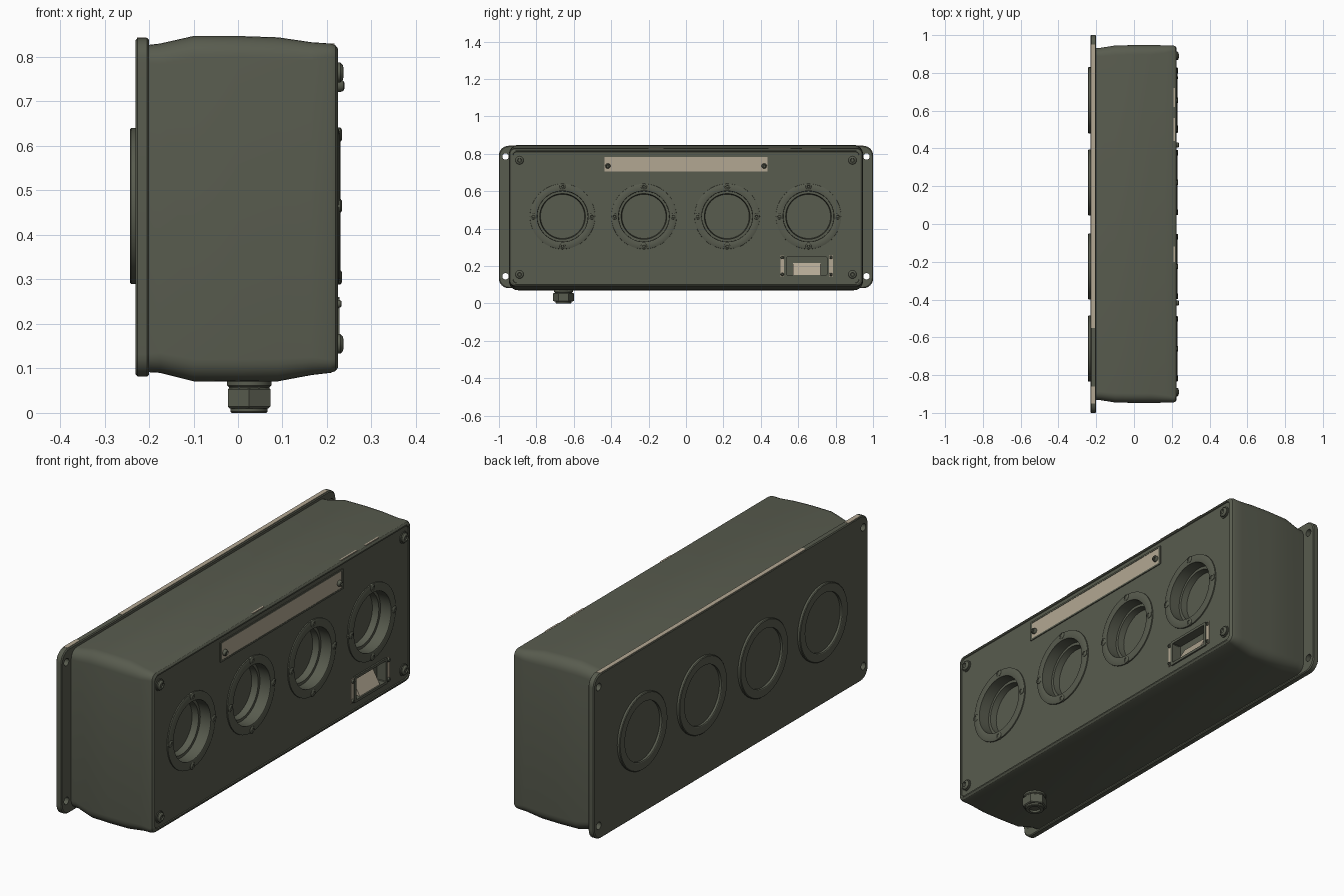
import bpy, bmesh, math
from mathutils import Vector

if "Cube" in bpy.data.objects:
    bpy.data.objects.remove(bpy.data.objects["Cube"])


def material(name, col):
    m = bpy.data.materials.new(name)
    m.diffuse_color = (*col, 1)
    m.use_nodes = True
    m.node_tree.nodes["Principled BSDF"].inputs["Base Color"].default_value = m.diffuse_color
    return m


OLIVE = material("olive_paint", (0.098, 0.106, 0.077))
TAN = material("bare_tan_metal", (0.45, 0.39, 0.29))


def rrect(x, y0, y1, z0, z1, r, n=6):
    """Rounded rectangle ring in the YZ plane."""
    pts = []
    for k, (cy, cz) in enumerate([(y1 - r, z1 - r), (y0 + r, z1 - r), (y0 + r, z0 + r), (y1 - r, z0 + r)]):
        for i in range(n + 1):
            a = math.pi / 2 * (k + i / n)
            pts.append(Vector((x, cy + r * math.cos(a), cz + r * math.sin(a))))
    return pts


def circle(x, r, cy, cz, n=48):
    return [Vector((x, cy + r * math.cos(2 * math.pi * i / n), cz + r * math.sin(2 * math.pi * i / n)))
            for i in range(n)]


def loft(name, rings, mat=OLIVE, closed=False, smooth=True):
    """Skin a list of rings; closed joins last to first, otherwise ends are capped."""
    bm = bmesh.new()
    vs = [[bm.verts.new(p) for p in ring] for ring in rings]
    n = len(vs[0])
    pairs = list(zip(vs, vs[1:])) + ([(vs[-1], vs[0])] if closed else [])
    for a, b in pairs:
        for i in range(n):
            j = (i + 1) % n
            bm.faces.new((a[i], a[j], b[j], b[i]))
    if not closed:
        bm.faces.new(vs[0])
        bm.faces.new(vs[-1])
    bmesh.ops.recalc_face_normals(bm, faces=bm.faces)
    me = bpy.data.meshes.new(name)
    bm.to_mesh(me)
    bm.free()
    me.materials.append(mat)
    ob = bpy.data.objects.new(name, me)
    bpy.context.collection.objects.link(ob)
    if smooth:
        shade(ob)
    return ob


def select(ob):
    bpy.ops.object.select_all(action='DESELECT')
    ob.select_set(True)
    bpy.context.view_layer.objects.active = ob


def shade(ob):
    select(ob)
    bpy.ops.object.shade_smooth_by_angle(angle=math.radians(30))


def lathe(name, prof, cy, cz, n=48, closed=False, mat=OLIVE):
    """Turned part about an X-direction axis; prof holds (x, radius)."""
    return loft(name, [circle(x, r, cy, cz, n) for x, r in prof], mat, closed)


def box(name, x0, x1, y0, y1, z0, z1, mat=OLIVE):
    ends = [[Vector((x, y, z)) for y, z in ((y0, z0), (y1, z0), (y1, z1), (y0, z1))] for x in (x0, x1)]
    return loft(name, ends, mat, smooth=False)


def cut(ob, cutters):
    for c in cutters:
        c.hide_render = True
        m = ob.modifiers.new("cut", 'BOOLEAN')
        m.operation, m.solver, m.object = 'DIFFERENCE', 'EXACT', c
        select(ob)
        bpy.ops.object.modifier_apply(modifier=m.name)
        bpy.data.objects.remove(c)
    shade(ob)


def screw(name, x, y, z, r, h):
    """Domed screw head with a socket."""
    lathe(name, [(x - 0.01, r), (x + h * 0.45, r), (x + h * 0.85, r * 0.8), (x + h, r * 0.5),
                 (x + h * 0.6, r * 0.4)], y, z, 16)


FACE = 0.221  # x of the front panel
DIALS = (-0.66, -0.225, 0.22, 0.655)
DZ = 0.465

# housing: x, half width, bottom, top, corner radius
sections = [(-0.21, 0.93, 0.092, 0.826, 0.04), (-0.175, 0.933, 0.09, 0.83, 0.045), (-0.10, 0.945, 0.071, 0.847, 0.05),
            (0.0, 0.947, 0.07, 0.847, 0.05), (0.09, 0.947, 0.071, 0.844, 0.05), (0.165, 0.946, 0.085, 0.833, 0.04),
            (0.208, 0.945, 0.09, 0.83, 0.03), (0.219, 0.941, 0.094, 0.826, 0.028), (0.225, 0.932, 0.102, 0.818, 0.024),
            (0.225, 0.926, 0.108, 0.812, 0.02), (FACE, 0.924, 0.110, 0.810, 0.02)]
housing = loft("housing", [rrect(x, -h, h, a, b, r) for x, h, a, b, r in sections])
cutters = [lathe("dial_cutter", [(0.26, 0.137), (0.175, 0.135), (0.175, 0.122), (0.145, 0.118)], y, DZ)
           for y in DIALS]
cutters.append(box("slot_cutter", 0.18, 0.26, 0.535, 0.755, 0.15, 0.25))
cut(housing, cutters)

# mounting plate with corner holes
plate = loft("mounting_plate", [rrect(x, -1 + i, 1 - i, 0.082 + i, 0.842 - i, 0.05)
                                for x, i in ((-0.23, 0.004), (-0.226, 0), (-0.204, 0), (-0.20, 0.004))])
cut(plate, [lathe("hole_cutter", [(-0.3, 0.017), (-0.1, 0.017)], y, z, 24)
            for y in (-0.965, 0.965) for z in (0.145, 0.785)])

# worn paint along the top edges
for y0, y1 in ((-0.95, -0.86), (-0.55, 0.95)):
    box("worn_plate_edge", -0.227, -0.206, y0, y1, 0.839, 0.8435, TAN)
for y0, y1 in ((-0.2, -0.12), (0.44, 0.56), (0.62, 0.72)):
    box("worn_lid_edge", 0.209, 0.217, y0, y1, 0.824, 0.8305, TAN)

# four dials: front flange, bolts, rear ring
for y in DIALS:
    lathe("dial_flange", [(0.215, 0.136), (0.228, 0.136), (0.230, 0.141), (0.229, 0.165), (0.226, 0.174),
                          (0.215, 0.175)], y, DZ, closed=True)
    lathe("rear_ring", [(-0.225, 0.135), (-0.241, 0.135), (-0.243, 0.138), (-0.243, 0.172), (-0.24, 0.175),
                        (-0.225, 0.175)], y, DZ, closed=True)
    for k in range(4):
        a = k * math.pi / 2
        screw("dial_bolt", 0.227, y + 0.157 * math.cos(a), DZ + 0.16 * math.sin(a), 0.016, 0.007)

# corner screws on the lid
for y in (-0.89, 0.89):
    for z in (0.155, 0.765):
        lathe("corner_washer", [(0.215, 0.027), (0.225, 0.027), (0.225, 0.02)], y, z, 24)
        screw("corner_screw", 0.224, y, z, 0.022, 0.013)

# blank name plate with border and screws
loft("name_plate_border", [rrect(x, -h, h, 0.745 - v, 0.745 + v, 0.003, 1) for x, h, v in
     ((0.216, 0.449, 0.047), (0.225, 0.449, 0.047), (0.225, 0.437, 0.039), (0.216, 0.437, 0.039))],
     closed=True)
box("name_plate", 0.217, 0.2235, -0.438, 0.438, 0.705, 0.785, TAN)
for y in (-0.418, 0.418):
    screw("name_plate_screw", 0.223, y, 0.735, 0.014, 0.016)

# reading slot: frame, tan side tabs, sloping window
loft("slot_frame", [rrect(x, a, b, c, d, 0.003, 1) for x, a, b, c, d in
     ((0.216, 0.525, 0.765, 0.14, 0.26), (0.228, 0.525, 0.765, 0.14, 0.26),
      (0.228, 0.537, 0.753, 0.152, 0.248), (0.19, 0.537, 0.753, 0.152, 0.248))], closed=True)
for y in (0.515, 0.775):
    box("slot_tab", 0.216, 0.2245, y - 0.011, y + 0.011, 0.145, 0.255, TAN)
    for z in (0.155, 0.245):
        screw("slot_screw", 0.223, y, z, 0.009, 0.01)
loft("slot_window", [[Vector(p) for p in ((0.222, y, 0.153), (0.186, y, 0.215), (0.18, y, 0.21), (0.18, y, 0.153))]
                     for y in (0.572, 0.718)], TAN, smooth=False)


# cable gland underneath
def zring(z, r, n):
    return [Vector((0.025 + r * math.cos(2 * math.pi * (i + 0.5) / n), -0.655 + r * math.sin(2 * math.pi * (i + 0.5) / n), z))
            for i in range(n)]


loft("gland_washer", [zring(z, r, 32) for z, r in ((0.09, 0.05), (0.062, 0.05), (0.058, 0.046), (0.045, 0.045))])
loft("gland_nut", [zring(z, r, 6) for z, r in ((0.056, 0.052), (0.053, 0.055), (0.014, 0.055), (0.010, 0.050))])
loft("gland_tip", [zring(z, r, 32) for z, r in ((0.03, 0.042), (0.003, 0.042), (0.0, 0.039), (0.0, 0.025), (0.012, 0.025))])
